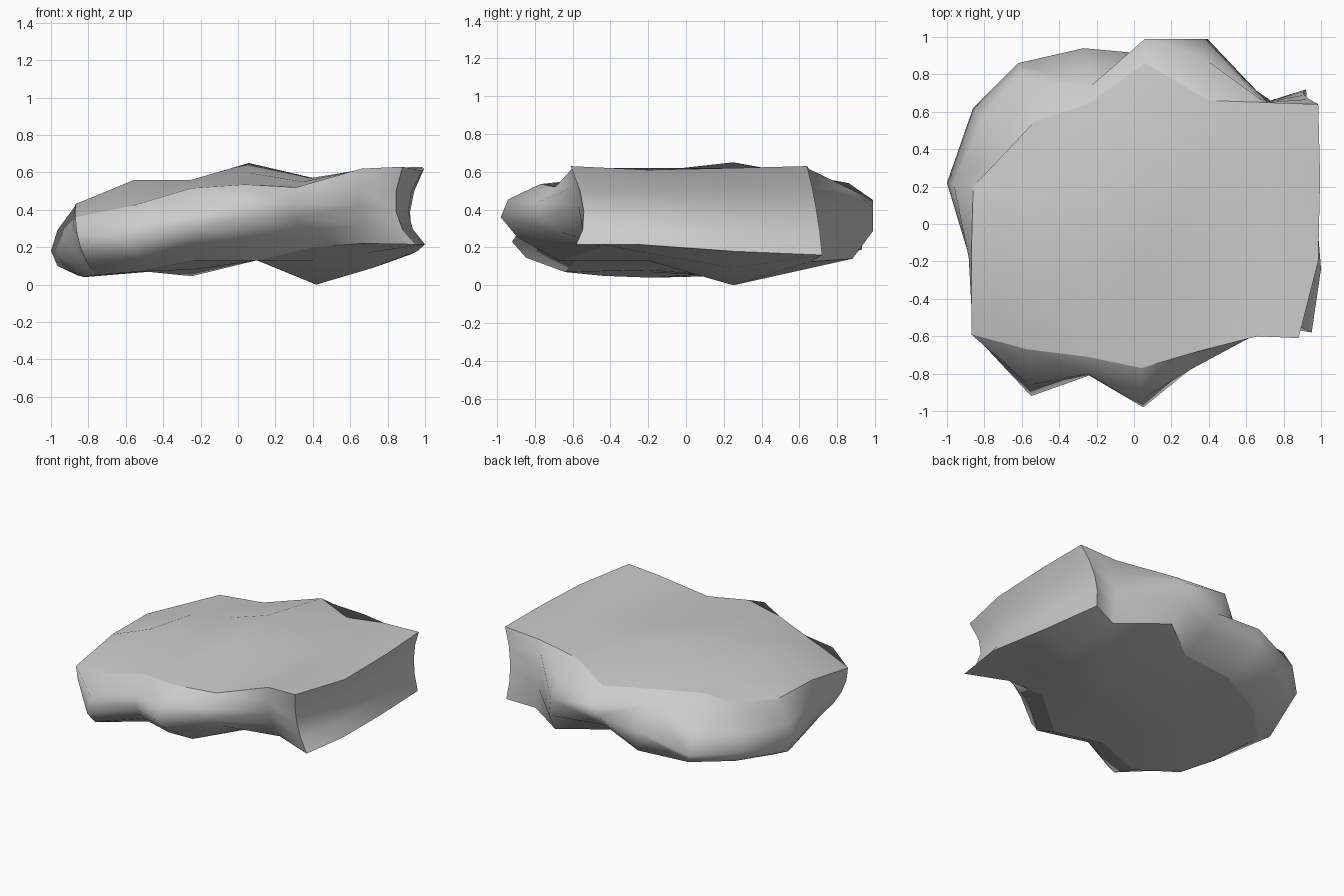
import bpy, bmesh
from mathutils import Vector

if "Cube" in bpy.data.objects:
    bpy.data.objects.remove(bpy.data.objects["Cube"])

# Three outlines of the slab, counter-clockwise from the front-left corner:
# 7 points along the front, 2 right, 7 back, 2 left
top_rim = [(-.87, -.59, .36), (-.57, -.67, .42), (-.25, -.71, .515), (.04, -.77, .535),
           (.31, -.69, .52), (.66, -.60, .62), (.88, -.61, .63), (.985, -.2, .61),
           (.995, .25, .62), (.985, .64, .63), (.70, .65, .615), (.40, .66, .57),
           (.06, .86, .54), (-.25, .64, .51), (-.53, .55, .525), (-.65, .42, .44),
           (-.86, .20, .435), (-.87, -.18, .43)]
waist = [(-.84, -.56, .19), (-.55, -.92, .23), (-.24, -.81, .30), (.05, -.98, .36),
         (.31, -.77, .36), (.64, -.57, .42), (.845, -.54, .39), (.91, -.23, .39),
         (.92, .25, .39), (.91, .69, .40), (.70, .65, .40), (.38, .99, .41),
         (.06, .91, .34), (-.27, .94, .33), (-.62, .86, .22), (-.86, .62, .21),
         (-1.0, .22, .18), (-.88, -.18, .19)]
base_rim = [(-.76, -.44, .05), (-.53, -.64, .07), (-.23, -.58, .13), (.11, -.67, .13),
            (.40, -.45, .20), (.66, -.47, .22), (.95, -.58, .215), (1.0, -.24, .215),
            (.96, .25, .18), (.92, .72, .16), (.73, .66, .125), (.42, .88, .14),
            (.10, .64, .13), (-.25, .65, .09), (-.45, .55, .08), (-.63, .46, .06),
            (-.86, .22, .05), (-.82, -.18, .04)]
# Extra bumps on the back: (ring, column) -> position
bumps = {(1, 12): (.06, .99, .45), (1, 13): (-.24, .73, .44), (3, 13): (-.27, .93, .19)}
# Heights inside the caps, left to right, for the rows at y = -.2 and y = .25
top_heights = ((.56, .56, .60, .55, .62), (.50, .55, .65, .57, .62))
base_heights = ((.07, .08, .13, .13, .17), (.07, .045, .13, 0, .09))


def curve(a, b, c, t):
    """Point on the parabola through a, b and c."""
    a, b, c = Vector(a), Vector(b), Vector(c)
    return a * (1 - t) * (1 - 2 * t) + b * 4 * t * (1 - t) + c * t * (2 * t - 1)


def cap(bm, ring, heights):
    """Close a ring of 18 points with an uneven 7 x 4 grid."""
    front, back = ring[:7], ring[15:8:-1]
    rows = [front]
    for y, zs, left, right, f in ((-.2, heights[0], ring[17], ring[7], .4),
                                  (.25, heights[1], ring[16], ring[8], .9)):
        inner = [bm.verts.new((front[i + 1].co.x * (1 - f) + back[i + 1].co.x * f, y, z))
                 for i, z in enumerate(zs)]
        rows.append([left] + inner + [right])
    rows.append(back)
    for r, s in zip(rows, rows[1:]):
        for i in range(6):
            bm.faces.new((r[i], r[i + 1], s[i + 1], s[i]))


bm = bmesh.new()
n = len(top_rim)

# Curved sides: five rings from the top rim down to the base rim
rings = [[bm.verts.new(bumps.get((k, i), curve(*abc, k / 4)))
          for i, abc in enumerate(zip(top_rim, waist, base_rim))] for k in range(5)]
for upper, lower in zip(rings, rings[1:]):
    for i in range(n):
        j = (i + 1) % n
        bm.faces.new((upper[i], lower[i], lower[j], upper[j]))

# Uneven top and underside
cap(bm, rings[0], top_heights)
cap(bm, rings[-1], base_heights)
bmesh.ops.recalc_face_normals(bm, faces=bm.faces)

# Smooth faces with crisp rims and crisp right-hand corners
for face in bm.faces:
    face.smooth = True
for ring in (rings[0], rings[-1]):
    for i in range(n):
        bm.edges.get((ring[i], ring[(i + 1) % n])).smooth = False
for upper, lower in zip(rings, rings[1:]):
    for i in (0, 6, 9):
        bm.edges.get((upper[i], lower[i])).smooth = False

mesh = bpy.data.meshes.new("rock_slab")
bm.to_mesh(mesh)
bm.free()
slab = bpy.data.objects.new("rock_slab", mesh)
bpy.context.collection.objects.link(slab)
